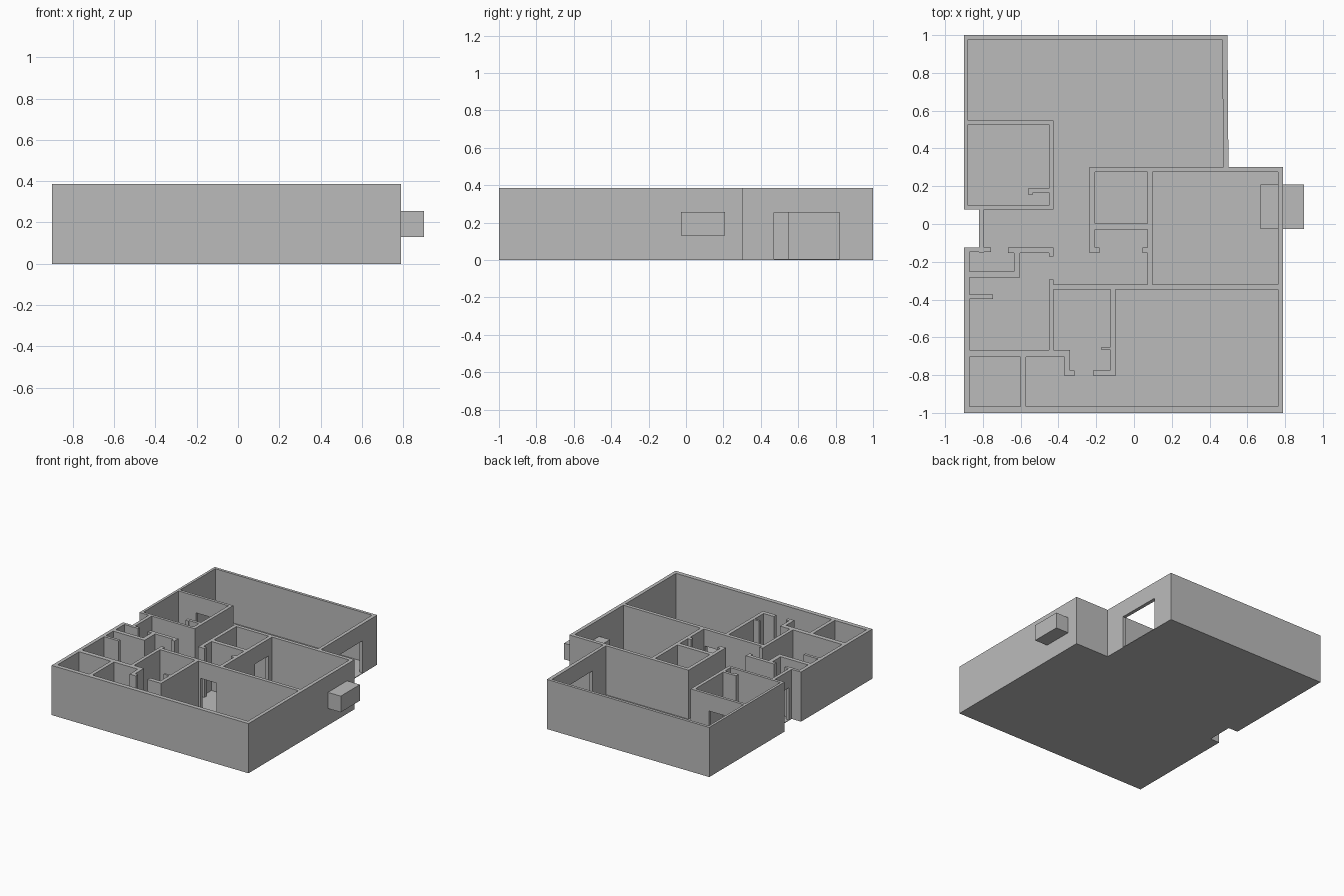
import bpy
import bmesh

cube = bpy.data.objects.get("Cube")
if cube:
    bpy.data.objects.remove(cube, do_unlink=True)

HEIGHT, DOOR_TOP, FLOOR, THICK = 0.385, 0.255, 0.005, 0.028
WEST, EAST, WING = -0.9, 0.79, 0.5
SOUTH, NORTH, STEP = -1.0, 1.0, 0.303

grey = bpy.data.materials.new("plain grey")
grey.use_nodes = True
grey.diffuse_color = (0.5, 0.5, 0.5, 1)
grey.node_tree.nodes["Principled BSDF"].inputs["Base Color"].default_value = (0.5, 0.5, 0.5, 1)

solids, cuts = [], []


def block(target, *box):
    target.append(tuple(round(v, 3) for v in box))


def along_x(y, x0, x1, t=THICK):
    """Full-height wall running left to right, centred on y."""
    block(solids, x0, x1, y - t / 2, y + t / 2, 0, HEIGHT)


def along_y(x, y0, y1, t=THICK):
    """Full-height wall running front to back, centred on x."""
    block(solids, x - t / 2, x + t / 2, y0, y1, 0, HEIGHT)


def doorway(x0, x1, y0, y1):
    block(cuts, x0, x1, y0, y1, FLOOR, DOOR_TOP)


# Floor slab with the entrance notch
block(solids, WEST, EAST, SOUTH, STEP, 0, FLOOR)
block(solids, WEST, WING, STEP, NORTH, 0, FLOOR)
block(cuts, WEST, -0.82, -0.125, 0.077, 0, HEIGHT)

# Outer walls
h = THICK / 2
along_x(SOUTH + h + 0.003, WEST, EAST, THICK + 0.006)
along_x(NORTH - 0.011, WEST, WING, 0.022)
along_x(STEP - h, -0.235, EAST)
along_y(WEST + h, SOUTH, -0.125)
along_y(WEST + 0.01, 0.077, NORTH, 0.02)
along_y(-0.807, -0.15, 0.1, 0.026)
along_y(EAST - h, SOUTH, STEP)
along_y(WING - 0.0125, STEP - h, NORTH, 0.025)

# Back left room and its short partition
along_x(0.538, WEST, -0.425, 0.022)
along_x(0.088, WEST, -0.425, 0.022)
along_y(-0.438, 0.077, 0.549, 0.026)
along_x(0.177, -0.562, -0.438, 0.022)
along_y(-0.549, 0.156, 0.188, 0.026)

# Middle rooms
along_y(-0.221, -0.153, STEP)
along_y(0.085, -0.335, STEP)
along_x(-0.013, -0.221, 0.085, 0.032)
along_x(-0.139, -0.235, -0.182)
along_x(-0.139, 0.045, 0.085)
along_x(-0.334, -0.451, EAST)

# Front left rooms, closet and partitions
along_x(-0.136, WEST, -0.757, 0.022)
along_x(-0.139, -0.668, -0.425)
along_y(-0.438, -0.172, -0.125, 0.026)
along_y(-0.62, -0.284, -0.139, 0.032)
along_x(-0.268, WEST, -0.604, 0.032)
along_x(-0.385, WEST, -0.747, 0.021)
along_y(-0.438, -0.685, -0.294, 0.026)
along_x(-0.685, WEST, -0.34, 0.036)
along_y(-0.587, SOUTH, -0.685)

# Small inner room with the gap in its front wall
along_y(-0.354, -0.804, -0.685)
along_x(-0.79, -0.354, -0.314)
along_y(-0.111, -0.804, -0.334)
along_x(-0.788, -0.214, -0.111, 0.032)
along_x(-0.658, -0.172, -0.111, 0.016)

# Doorways under lintels
doorway(0.4, 0.6, 0.47, 0.82)
doorway(-0.73, -0.58, 0.5, 0.57)
doorway(0.05, 0.12, 0.07, 0.23)
doorway(-0.08, 0.06, -0.36, -0.3)
doorway(-0.85, -0.78, -0.09, 0.06)
doorway(-0.61, -0.56, -0.88, -0.73)


def inside(boxes, p):
    return any(all(b[2 * a] < p[a] < b[2 * a + 1] for a in range(3)) for b in boxes)


def merged_mesh(name):
    """Join all blocks into one clean skin, leaving out the cut volumes."""
    grid = [sorted({v for b in solids + cuts for v in b[2 * a:2 * a + 2]}) for a in range(3)]
    size = [len(g) - 1 for g in grid]
    filled = set()
    for i in range(size[0]):
        for j in range(size[1]):
            for k in range(size[2]):
                p = [(g[n] + g[n + 1]) / 2 for g, n in zip(grid, (i, j, k))]
                if inside(solids, p) and not inside(cuts, p):
                    filled.add((i, j, k))
    bm = bmesh.new()
    verts = {}

    def corner(idx):
        if idx not in verts:
            verts[idx] = bm.verts.new([grid[a][idx[a]] for a in range(3)])
        return verts[idx]

    for cell in filled:
        for a in range(3):
            b, c = (a + 1) % 3, (a + 2) % 3
            for side in (0, 1):
                near = list(cell)
                near[a] += 1 if side else -1
                if tuple(near) in filled:
                    continue
                ring = []
                for db, dc in ((0, 0), (1, 0), (1, 1), (0, 1)):
                    idx = list(cell)
                    idx[a] += side
                    idx[b] += db
                    idx[c] += dc
                    ring.append(corner(tuple(idx)))
                bm.faces.new(ring if side else ring[::-1])
    bmesh.ops.dissolve_limit(bm, angle_limit=0.01, verts=bm.verts[:], edges=bm.edges[:])
    # The wing's right wall leans in slightly toward the back
    for v in bm.verts:
        if v.co.y > STEP and v.co.x > 0.46:
            lean = 0.005 if v.co.x > 0.49 else 0.01
            v.co.x -= lean * (v.co.y - STEP) / (NORTH - STEP)
    return finish(bm, name)


def finish(bm, name):
    mesh = bpy.data.meshes.new(name)
    bm.to_mesh(mesh)
    bm.free()
    mesh.materials.append(grey)
    obj = bpy.data.objects.new(name, mesh)
    bpy.context.collection.objects.link(obj)
    return obj


merged_mesh("house_walls_and_floor")

# Box set through the right wall
bm = bmesh.new()
bmesh.ops.create_cube(bm, size=1)
bmesh.ops.scale(bm, vec=(0.23, 0.235, 0.125), verts=bm.verts)
bmesh.ops.translate(bm, vec=(0.785, 0.092, 0.193), verts=bm.verts)
finish(bm, "wall_box")
